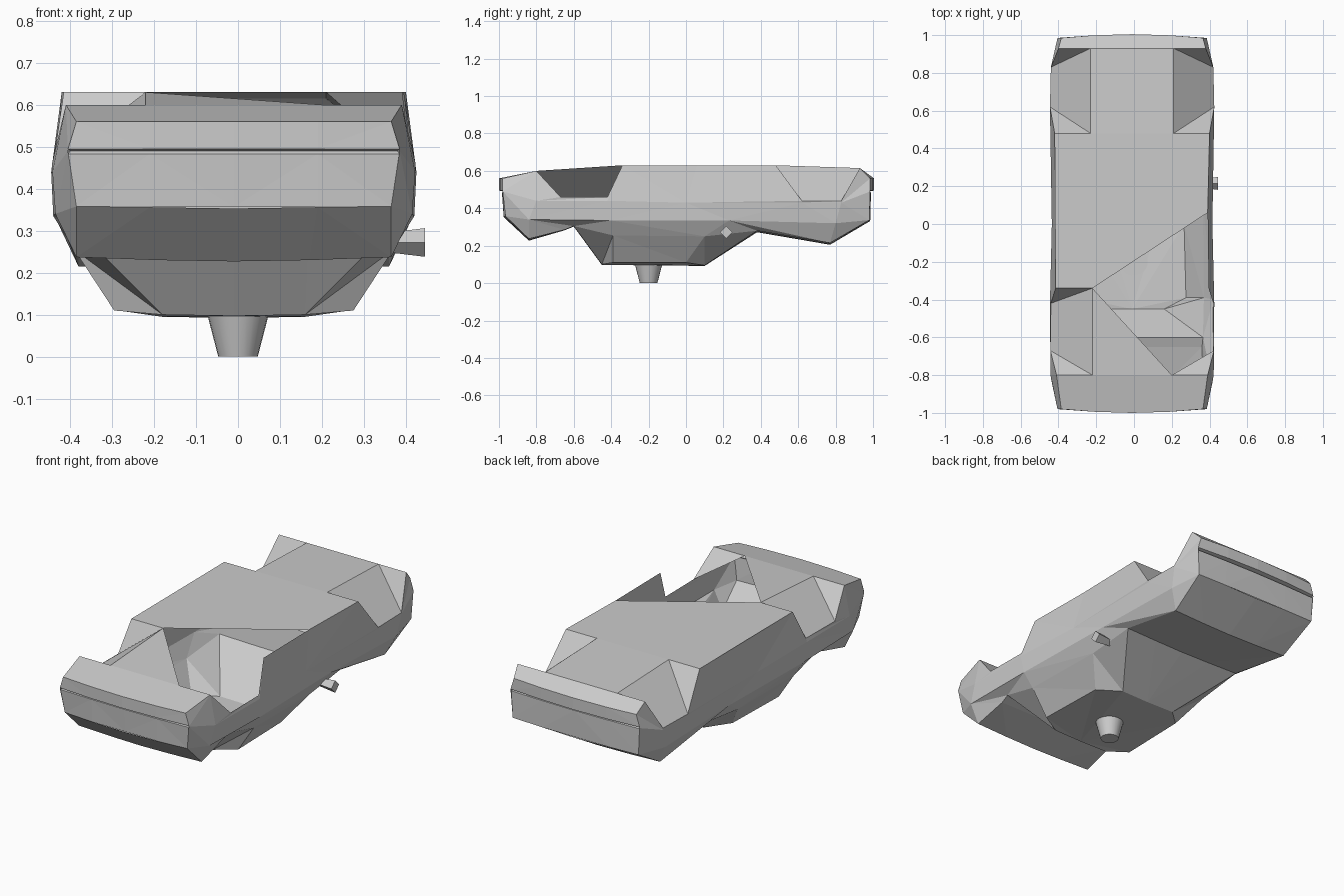
import bpy
import bmesh
from math import pi
from mathutils import Vector

default_cube = bpy.data.objects.get("Cube")
if default_cube:
    bpy.data.objects.remove(default_cube)

# One plain grey for the whole model
grey = bpy.data.materials.new("plain grey")
grey.use_nodes = True
grey.diffuse_color = (0.6, 0.6, 0.6, 1)
shader = grey.node_tree.nodes["Principled BSDF"]
shader.inputs["Base Color"].default_value = grey.diffuse_color
shader.inputs["Roughness"].default_value = 0.8

SHIFT = -0.01  # the body sits slightly off the middle


def skin(bm, upper, lower, way):
    """Join two edge lines with triangles, advancing both along one direction."""
    way = Vector(way)
    a = [bm.verts.new(p) for p in upper]
    b = [bm.verts.new(p) for p in lower]
    i = j = 0
    while i < len(a) - 1 or j < len(b) - 1:
        take_upper = j == len(b) - 1
        if not take_upper and i < len(a) - 1:
            take_upper = a[i + 1].co.dot(way) <= b[j + 1].co.dot(way)
        if take_upper:
            bm.faces.new((a[i], b[j], a[i + 1]))
            i += 1
        else:
            bm.faces.new((a[i], b[j], b[j + 1]))
            j += 1


def panel(bm, *points):
    """Add one flat panel that faces upwards."""
    face = bm.faces.new([bm.verts.new(p) for p in points])
    face.normal_update()
    if face.normal.z < 0:
        face.normal_flip()


def finish(bm, name, mirrored=True):
    bmesh.ops.remove_doubles(bm, verts=bm.verts, dist=0.0005)
    bmesh.ops.dissolve_degenerate(bm, edges=bm.edges, dist=0.0005)
    mesh = bpy.data.meshes.new(name)
    bm.to_mesh(mesh)
    bm.free()
    obj = bpy.data.objects.new(name, mesh)
    bpy.context.collection.objects.link(obj)
    obj.location.x = SHIFT
    mesh.materials.append(grey)
    if mirrored:
        mirror = obj.modifiers.new("Mirror", 'MIRROR')
        mirror.use_clip = True
    return obj


BACK = (0, 1, 0)
RIGHT_TO_MID = (-1, 0, 0)
MID_TO_RIGHT = (1, 0, 0)

# Corner points shared by several panels
hood_inner, hood_outer = (.21, -.8, .6), (.4, -.8, .6)
hood_low_front, hood_low_back = (.433, -.67, .46), (.43, -.42, .46)
roof_inner, roof_outer = (.21, -.34, .63), (.405, -.34, .63)
deck_inner, deck_outer = (.22, .48, .63), (.41, .48, .63)
deck_low_front, deck_low_back = (.435, .62, .44), (.43, .83, .44)
tail_inner, tail_outer = (.22, .93, .615), (.39, .93, .615)
nose_top, tail_top = (.375, -.98, .56), (.375, .985, .56)

# Edge lines running from nose to tail down one side
rail = [nose_top, hood_outer, hood_low_front, hood_low_back, roof_outer,
        (.4, .06, .63), deck_outer, deck_low_front, deck_low_back,
        tail_outer, tail_top]
middle = [(.395, -.98, .49), (.432, -.8, .44), (.435, -.42, .44),
          (.425, 0, .43), (.432, .62, .43), (.43, .83, .43),
          (.395, .985, .49)]
belt = [(.375, -.965, .358), (.425, -.84, .34), (.43, -.4, .335),
        (.418, .23, .335), (.42, .8, .32), (.385, .98, .337)]
chine = [belt[0], (.375, -.84, .237), (.37, -.65, .285), (.375, -.6, .305),
         (.38, -.39, .255), (.375, .1, .25), (.37, .38, .28),
         (.37, .77, .215), belt[-1]]
floor = [(.2, -.975, .356), (.18, -.84, .23), (.18, -.65, .285),
         (.18, -.6, .305), (.17, -.45, .1), (.285, -.39, .11),
         (.275, 0, .11), (.17, .1, .095), (.18, .38, .275),
         (.18, .77, .208), (.2, .985, .335)]
keel = [(0, p[1], p[2] - .003) for p in floor
        if p[0] < .25]

# Side walls
bm = bmesh.new()
skin(bm, rail, middle, BACK)
skin(bm, middle, belt, BACK)
finish(bm, "side_walls")

# Lower hull with its two wedges and flat-bottomed tub
bm = bmesh.new()
skin(bm, belt, chine, BACK)
skin(bm, chine, floor, BACK)
skin(bm, floor, keel, BACK)
finish(bm, "lower_hull")


def bumper(name, top, mid, low, low_mid, out):
    """Bowed end face with a narrow groove below its upper lip."""
    bm = bmesh.new()
    lip = (mid[0], mid[1], mid[2] + .005)
    inset = (mid[0] - .005, mid[1] - out * .015, mid[2])
    under = (mid[0], mid[1] - out * .006, mid[2] - .007)
    rows = []
    for corner in (top, lip, inset, under):
        bow = .02 if corner in (top, lip) else .01
        rows.append([(0, corner[1] + out * bow, corner[2]),
                     (.2, corner[1] + out * bow * .7, corner[2]), corner])
    rows.append([(0, low_mid[1], low_mid[2]), low_mid, low])
    way = MID_TO_RIGHT
    if out > 0:
        rows = [row[::-1] for row in rows]
        way = RIGHT_TO_MID
    for upper, lower in zip(rows, rows[1:]):
        skin(bm, upper, lower, way)
    finish(bm, name)


bumper("front_bumper", nose_top, middle[0], belt[0], floor[0], -1)
bumper("rear_bumper", tail_top, middle[-1], belt[-1], floor[-1], 1)

# Sloped top edges of the two ends, and the small corner gussets
bm = bmesh.new()
for top, inner, outer, out in ((nose_top, hood_inner, hood_outer, -1),
                               (tail_top, tail_inner, tail_outer, 1)):
    panel(bm, (0, inner[1], inner[2]), inner, outer, top,
          (.2, top[1] + out * .014, top[2]),
          (0, top[1] + out * .02, top[2]))
panel(bm, hood_inner, hood_outer, hood_low_front)
finish(bm, "end_caps")

# Rear deck: flat middle, sunken corners
bm = bmesh.new()
panel(bm, (0, .48, .63), deck_inner, tail_inner, (0, .93, .615))
panel(bm, deck_inner, deck_outer, deck_low_front)
panel(bm, deck_inner, deck_low_front, deck_low_back, tail_inner)
panel(bm, tail_inner, deck_low_back, tail_outer)
finish(bm, "rear_deck")


def flip(point):
    return (-point[0], point[1], point[2])


# Roof, cut away diagonally over the open cockpit
bm = bmesh.new()
panel(bm, flip(roof_outer), flip(roof_inner), (.4, .06, .63), deck_outer,
      deck_inner, flip(deck_inner), flip(deck_outer))
finish(bm, "roof", mirrored=False)

# Hood, whole on one side only
bm = bmesh.new()
panel(bm, flip(roof_inner), flip(hood_inner), hood_inner)
panel(bm, flip(roof_inner), flip(hood_low_back),
      flip(hood_low_front), flip(hood_inner))
panel(bm, flip(roof_inner), flip(roof_outer), flip(hood_low_back))
finish(bm, "hood", mirrored=False)


def cone(name, sides, r_start, r_end, length, location, rotation):
    bpy.ops.mesh.primitive_cone_add(vertices=sides, radius1=r_start,
                                    radius2=r_end, depth=length,
                                    location=location, rotation=rotation)
    obj = bpy.context.object
    obj.name = name
    obj.data.materials.append(grey)
    return obj


# Tapered stub under the hull and small peg on the side
stub = cone("bottom_stub", 24, .047, .073, .1, (0, -.2, .05), (0, 0, 0))
bpy.ops.object.shade_smooth_by_angle()
cone("side_peg", 4, .022, .034, .1, (.395, .215, .272), (0, pi / 2, 0))
